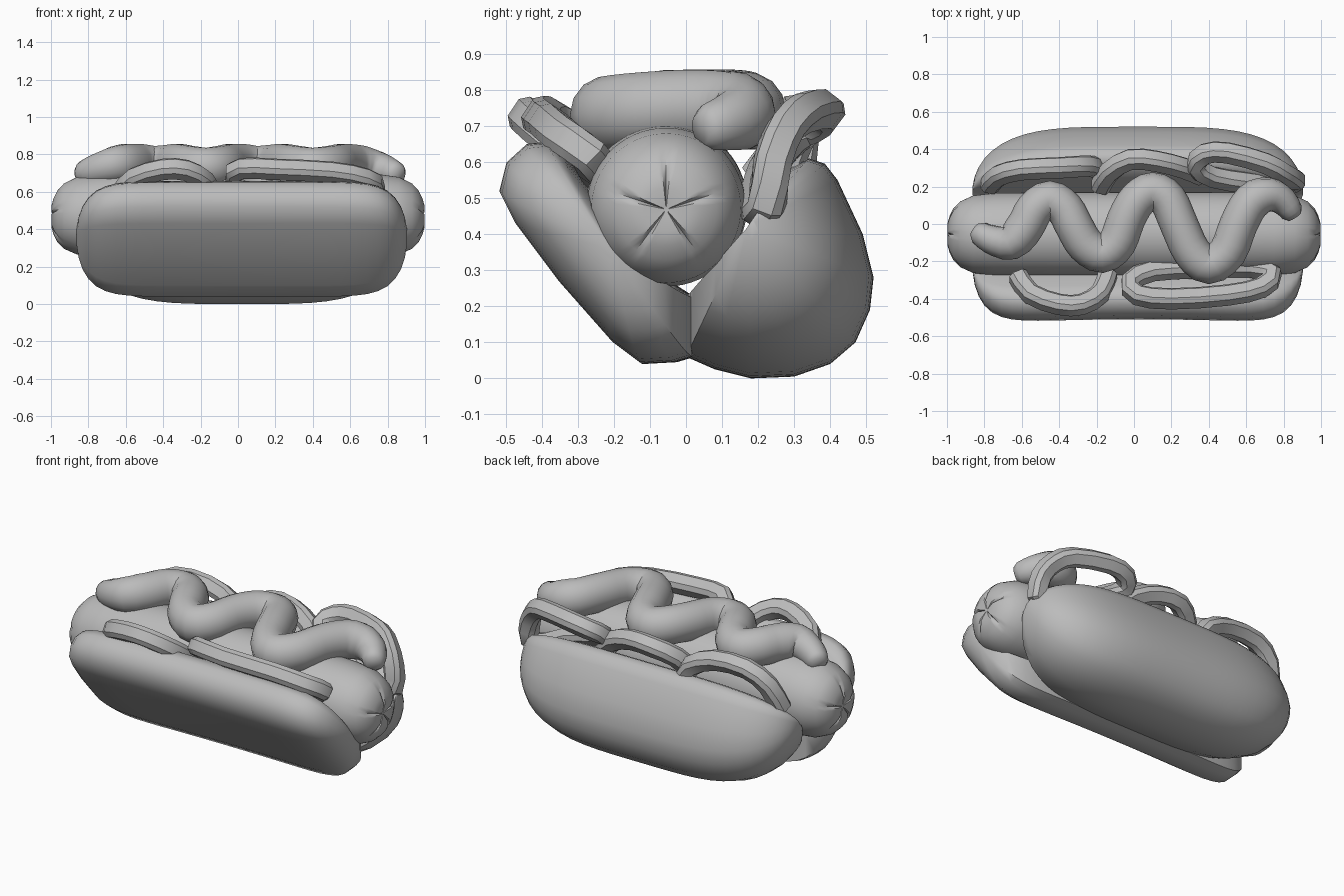
import bpy, bmesh, math
from mathutils import Vector

cube = bpy.data.objects.get("Cube")
if cube:
    bpy.data.objects.remove(cube, do_unlink=True)

# One plain grey for every part
grey = bpy.data.materials.new("plain_grey")
grey.use_nodes = True
colour = (0.5, 0.5, 0.5, 1)
grey.diffuse_color = colour
grey.node_tree.nodes["Principled BSDF"].inputs["Base Color"].default_value = colour


def loft(name, rings, closed=False, angle=50):
    """Skin a list of equal point rings, capping the ends unless closed."""
    bm = bmesh.new()
    loops = [[bm.verts.new(p) for p in ring] for ring in rings]
    pairs = list(zip(loops, loops[1:]))
    if closed:
        pairs.append((loops[-1], loops[0]))
    else:
        bm.faces.new(loops[0])
        bm.faces.new(loops[-1])
    n = len(loops[0])
    for a, b in pairs:
        for i in range(n):
            j = (i + 1) % n
            bm.faces.new((a[i], a[j], b[j], b[i]))
    bmesh.ops.recalc_face_normals(bm, faces=bm.faces)
    mesh = bpy.data.meshes.new(name)
    bm.to_mesh(mesh)
    bm.free()
    mesh.materials.append(grey)
    obj = bpy.data.objects.new(name, mesh)
    bpy.context.collection.objects.link(obj)
    bpy.ops.object.select_all(action='DESELECT')
    obj.select_set(True)
    bpy.context.view_layer.objects.active = obj
    bpy.ops.object.shade_smooth_by_angle(angle=math.radians(angle))
    return obj


def spline(pts, steps, closed):
    """Catmull-Rom points through a path."""
    pts = [Vector(p) for p in pts]
    n = len(pts)
    get = (lambda i: pts[i % n]) if closed else (lambda i: pts[max(0, min(n - 1, i))])
    out = []
    for i in range(n if closed else n - 1):
        a, b, c, d = (get(i + k) for k in (-1, 0, 1, 2))
        for s in range(steps):
            t = s / steps
            out.append(0.5 * (2 * b + (c - a) * t + (2 * a - 5 * b + 4 * c - d) * t * t
                              + (3 * b - a - 3 * c + d) * t ** 3))
    return out if closed else out + [pts[-1]]


def tube(name, pts, normal, section, steps=2, closed=False, ends=(), angle=40):
    """Sweep a section (across, along normal) down a path, tapering by ends."""
    path = spline(pts, steps, closed)
    n = len(path)
    rings = []
    for i, p in enumerate(path):
        before = path[i - 1] if closed or i else p
        after = path[(i + 1) % n] if closed or i < n - 1 else p
        t = (after - before).normalized()
        side = t.cross(Vector(normal)).normalized()
        up = side.cross(t)
        k = min(i, n - 1 - i)
        s = ends[k] if k < len(ends) else 1
        rings.append([p + s * (side * u + up * v) for u, v in section])
    return loft(name, rings, closed, angle)


# Bun halves: side profiles (y, z) scaled toward a centre along x
front_profile = [(-.535, .52), (-.515, .6), (-.46, .65), (-.4, .657), (-.35, .61), (-.27, .51),
                 (-.19, .37), (-.1, .29), (0, .225), (0, .06), (-.05, .045), (-.14, .04),
                 (-.22, .1), (-.37, .27), (-.49, .43)]
back_profile = [(0, .06), (.08, .025), (.18, 0), (.3, .005), (.4, .04), (.47, .1), (.51, .19),
                (.52, .28), (.49, .4), (.42, .55), (.385, .595), (.34, .61), (.28, .58),
                (.23, .51), (.17, .41), (.1, .31), (0, .225)]


def bun(name, profile, centre, power, push):
    """push bows the middle of the half in y."""
    rings = []
    for i in range(29):
        c = math.cos(math.pi * (0.02 + 0.96 * i / 28))
        s = math.sqrt(1 - abs(c) ** power)
        shift = push * (1 - c * c)
        rings.append([(.02 + c * .885, centre[0] + (y - centre[0]) * s + shift,
                       centre[1] + (z - centre[1]) * s) for y, z in profile])
    loft(name, rings)


bun("front_bun", front_profile, (-.21, .36), 9, .025)
bun("back_bun", back_profile, (.17, .42), 4, 0)

# Sausage with five fine puckered creases at each end: x, radius, crease depth
half = [(0, .225, 0), (.4, .225, 0), (.75, .22, 0), (.86, .207, 0), (.93, .175, 0),
        (.965, .14, .006), (.985, .1, .014), (.997, .06, .016), (.985, .008, 0)]
stations = [(-x, r, d) for x, r, d in reversed(half[1:])] + half
rings = []
for x, r, depth in stations:
    ring = []
    for i in range(60):
        a = math.tau * i / 60 + math.pi / 2
        dent = depth if i % 12 == 0 else 0
        ring.append((x - math.copysign(dent, x), -.055 + r * math.cos(a),
                     .483 - .015 * x * x + r * math.sin(a)))
    rings.append(ring)
loft("sausage", rings, angle=40)

# Sauce zigzag with rounded bends
sauce = [(-.85, -.03, .69), (-.77, -.08, .715), (-.66, -.1, .745), (-.58, -.01, .75),
         (-.53, .08, .75), (-.45, .13, .74), (-.37, .08, .745), (-.32, -.01, .75),
         (-.26, -.11, .74), (-.17, -.16, .73), (-.09, -.1, .74), (-.04, .03, .75),
         (.02, .13, .75), (.1, .175, .74), (.18, .13, .745), (.24, 0, .75), (.31, -.15, .74),
         (.4, -.22, .73), (.5, -.15, .74), (.56, 0, .75), (.63, .12, .745), (.72, .155, .73),
         (.8, .12, .71), (.86, .04, .69)]
circle = [(.102 * math.cos(math.tau * k / 14), .108 * math.sin(math.tau * k / 14)) for k in range(14)]
tube("sauce_zigzag", sauce, (0, 0, 1), circle, 3, ends=(.4, .6, .68, .75, .8, .86, .92, .96), angle=60)

# Onion strips: chamfered square section
w, c = .05, .028
strip = [(w, c), (c, w), (-c, w), (-w, c), (-w, -c), (-c, -w), (c, -w), (w, -c)]
back_tilt, front_tilt = (0, -.8, .6), (0, .55, .83)
tube("back_onion_one", [(-.77, .21, .5), (-.72, .26, .64), (-.6, .29, .72), (-.4, .3, .72),
                        (-.25, .31, .65), (-.2, .3, .54)], back_tilt, strip)
tube("back_onion_two", [(-.18, .2, .56), (-.13, .28, .66), (-.02, .345, .715), (.12, .335, .715),
                        (.26, .3, .66), (.36, .26, .56)], back_tilt, strip)
tube("back_onion_three", [(.86, .225, .48), (.85, .24, .6), (.79, .275, .69), (.7, .325, .735),
                          (.5, .38, .745), (.38, .375, .725), (.33, .31, .68), (.42, .25, .62),
                          (.6, .22, .56), (.77, .2, .47)], back_tilt, strip, closed=True)
tube("front_onion_one", [(-.62, -.28, .6), (-.55, -.375, .675), (-.4, -.43, .72), (-.28, -.43, .715),
                         (-.18, -.37, .66), (-.14, -.27, .58)], front_tilt, strip)
tube("front_onion_two", [(.74, -.27, .62), (.68, -.34, .67), (.5, -.38, .705), (.2, -.4, .72),
                         (.02, -.38, .725), (-.02, -.31, .68), (.1, -.25, .62), (.35, -.235, .59),
                         (.62, -.23, .56)], front_tilt, strip, closed=True)
